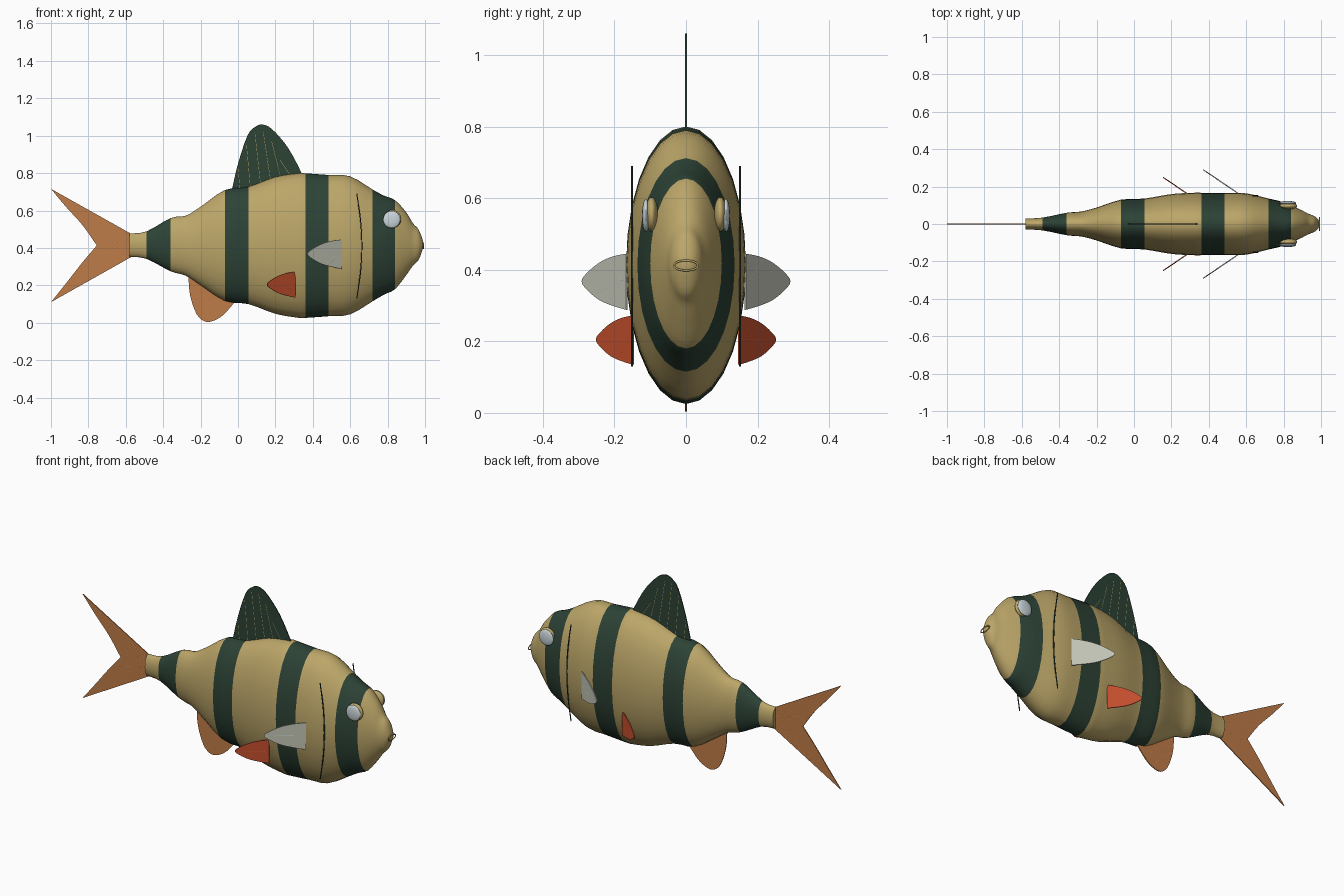
import bpy, bmesh, math
from mathutils import Vector

if "Cube" in bpy.data.objects:
    bpy.data.objects.remove(bpy.data.objects["Cube"])


def material(name, rgb):
    m = bpy.data.materials.new(name)
    m.diffuse_color = (*rgb, 1)
    m.use_nodes = True
    m.node_tree.nodes["Principled BSDF"].inputs["Base Color"].default_value = m.diffuse_color
    return m


TAN = material("tan", (0.50, 0.38, 0.14))
GREEN = material("dark green", (0.026, 0.055, 0.036))
ORANGE = material("orange", (0.52, 0.20, 0.065))
RED = material("red orange", (0.56, 0.08, 0.027))
GREY = material("pale grey", (0.55, 0.57, 0.48))
WHITE = material("eye white", (0.60, 0.68, 0.71))


def finish(name, bm, mats, smooth=True):
    bmesh.ops.recalc_face_normals(bm, faces=bm.faces)
    me = bpy.data.meshes.new(name)
    bm.to_mesh(me)
    bm.free()
    ob = bpy.data.objects.new(name, me)
    bpy.context.collection.objects.link(ob)
    for m in mats:
        me.materials.append(m)
    if smooth:
        bpy.ops.object.select_all(action='DESELECT')
        ob.select_set(True)
        bpy.context.view_layer.objects.active = ob
        bpy.ops.object.shade_smooth_by_angle(angle=math.radians(50))
    return ob


def catmull(a, b, c, d, t):
    return 0.5 * (2 * b + (c - a) * t + (2 * a - 5 * b + 4 * c - d) * t * t
                  + (3 * b - a - 3 * c + d) * t ** 3)


def smooth_path(pts, n):
    """Resample an open row of points, n steps per span."""
    pts = [Vector(p) for p in pts]
    out = []
    for i in range(len(pts) - 1):
        a, d = pts[max(i - 1, 0)], pts[min(i + 2, len(pts) - 1)]
        out += [catmull(a, pts[i], pts[i + 1], d, k / n) for k in range(n)]
    return out + [pts[-1]]


def plate(name, pts, normal, mat, thick=0.005):
    """Thin flat fin from an outline."""
    bm = bmesh.new()
    off = Vector(normal).normalized() * thick / 2
    a = [bm.verts.new(Vector(p) - off) for p in pts]
    b = [bm.verts.new(Vector(p) + off) for p in pts]
    bm.faces.new(a)
    bm.faces.new(b[::-1])
    for i in range(len(a)):
        j = (i + 1) % len(a)
        bm.faces.new((a[i], a[j], b[j], b[i]))
    return finish(name, bm, [mat], False)


def tubes(name, paths, radius, mat, closed=False):
    """Thin round rods along paths, joined in one mesh."""
    cu = bpy.data.curves.new(name, 'CURVE')
    cu.dimensions = '3D'
    cu.bevel_depth = radius
    cu.bevel_resolution = 1
    cu.use_fill_caps = True
    for path in paths:
        sp = cu.splines.new('POLY')
        sp.points.add(len(path) - 1)
        for q, p in zip(sp.points, path):
            q.co = (*p, 1)
        sp.use_cyclic_u = closed
    cu.materials.append(mat)
    ob = bpy.data.objects.new(name, cu)
    bpy.context.collection.objects.link(ob)
    bpy.ops.object.select_all(action='DESELECT')
    ob.select_set(True)
    bpy.context.view_layer.objects.active = ob
    bpy.ops.object.convert(target='MESH')


# body: elliptical sections (x, top, bottom, half width)
SECTIONS = [
    (-0.58, 0.478, 0.352, 0.030), (-0.49, 0.488, 0.342, 0.034), (-0.36, 0.560, 0.275, 0.060),
    (-0.28, 0.572, 0.252, 0.067), (-0.20, 0.620, 0.200, 0.088), (-0.07, 0.710, 0.116, 0.130),
    (0.055, 0.727, 0.100, 0.136), (0.20, 0.780, 0.048, 0.160), (0.32, 0.799, 0.027, 0.167),
    (0.36, 0.799, 0.026, 0.167), (0.485, 0.790, 0.035, 0.166), (0.60, 0.783, 0.045, 0.164),
    (0.72, 0.712, 0.115, 0.136), (0.78, 0.680, 0.150, 0.122), (0.84, 0.655, 0.180, 0.100),
    (0.90, 0.590, 0.255, 0.072), (0.935, 0.532, 0.305, 0.054), (0.965, 0.500, 0.335, 0.042),
    (0.985, 0.450, 0.385, 0.024), (0.99, 0.425, 0.408, 0.008)]
STRIPES = [(-0.49, -0.36), (-0.07, 0.055), (0.36, 0.485), (0.72, 0.84)]
SEG = 28
bm = bmesh.new()
rings = []
for x, top, bot, w in smooth_path([Vector(s) for s in SECTIONS], 3):
    rings.append([bm.verts.new((x, w * math.sin(2 * math.pi * k / SEG),
                                (top + bot) / 2 + (top - bot) / 2 * math.cos(2 * math.pi * k / SEG)))
                  for k in range(SEG)])
for r, q in zip(rings, rings[1:]):
    for k in range(SEG):
        f = bm.faces.new((r[k], r[(k + 1) % SEG], q[(k + 1) % SEG], q[k]))
        cx = f.calc_center_median().x
        f.material_index = int(any(lo < cx < hi for lo, hi in STRIPES))
bm.faces.new(rings[0])
bm.faces.new(rings[-1])
finish("body", bm, [TAN, GREEN])

# fins on the centre plane
def flat(pts):
    return [(x, 0, z) for x, z in pts]


dorsal = smooth_path(flat([(-0.035, 0.70), (0.0, 0.85), (0.05, 1.0), (0.09, 1.046), (0.13, 1.06),
                           (0.18, 1.037), (0.25, 0.96), (0.30, 0.88), (0.35, 0.78)]), 3)
plate("dorsal_fin", dorsal + flat([(0.30, 0.74), (0.05, 0.68)]), (0, 1, 0), GREEN)
tubes("dorsal_fin_rays", [flat([(0.01 + 0.055 * i, 0.72 + 0.012 * i), (-0.0 + 0.045 * i, t)])
                          for i, t in enumerate((0.83, 0.96, 1.02, 1.02, 0.97, 0.87))], 0.003, TAN)

anal = smooth_path(flat([(-0.265, 0.27), (-0.26, 0.17), (-0.24, 0.09), (-0.21, 0.03), (-0.165, 0.004),
                         (-0.11, 0.02), (-0.065, 0.055), (-0.01, 0.12)]), 3)
plate("anal_fin", anal + flat([(-0.06, 0.18), (-0.2, 0.27)]), (0, 1, 0), ORANGE)
tubes("anal_fin_rays", [flat([(-0.225 + 0.04 * i, 0.22 - 0.03 * i), (-0.235 + 0.042 * i, b)])
                        for i, b in enumerate((0.12, 0.05, 0.03, 0.045))], 0.003, ORANGE)

upper = smooth_path(flat([(-1.0, 0.716), (-0.92, 0.62), (-0.83, 0.52), (-0.755, 0.413)]), 4)
lower = smooth_path(flat([(-0.755, 0.413), (-0.83, 0.325), (-0.92, 0.21), (-1.0, 0.11)]), 4)
plate("tail_fin", flat([(-0.57, 0.475)]) + upper + lower[1:] + flat([(-0.57, 0.352)]), (0, 1, 0), ORANGE)
tubes("tail_fin_rays", [flat([(-0.58, 0.415 + s * 0.014 * i), (-0.74 - 0.055 * i, 0.415 + s * 0.07 * i * 0.95)])
                        for s in (-1, 1) for i in (0.4, 1, 2, 3, 3.8)], 0.003, ORANGE)


# paired fins: root point, reach to tip, upper / lower root height, tip height
def side_fin(name, root, reach, top, bottom, tip, mat):
    for s, label in ((-1, "left"), (1, "right")):
        def at(d, z):
            return (root[0] + reach[0] * d, s * (root[1] + reach[1] * d), z)
        up, dn = top - tip, bottom - tip
        outline = smooth_path([at(0, top), at(0.3, tip + 0.90 * up), at(0.6, tip + 0.68 * up),
                               at(0.88, tip + 0.30 * up), at(1, tip), at(0.88, tip + 0.30 * dn),
                               at(0.6, tip + 0.66 * dn), at(0.3, tip + 0.86 * dn), at(0, bottom)], 3)
        plate(f"{name}_{label}", outline, (reach[1], -s * reach[0], 0), mat)
        tubes(f"{name}_rays_{label}",
              [[at(0.08, tip), at(d, tip + k)] for d, k in
               ((0.4, 0.8 * up), (0.72, 0.45 * up), (0.92, 0), (0.72, 0.45 * dn), (0.4, 0.75 * dn))],
              0.003, mat)


side_fin("pectoral_fin", (0.555, 0.165), (-0.185, 0.125), 0.445, 0.288, 0.368, GREY)
side_fin("pelvic_fin", (0.305, 0.148), (-0.15, 0.102), 0.272, 0.135, 0.205, RED)


# eyes: flattened tan socket with a pale lens outside, and gill lines
def ellipsoid(name, centre, size, mat):
    b = bmesh.new()
    bmesh.ops.create_uvsphere(b, u_segments=24, v_segments=14, radius=1)
    for v in b.verts:
        v.co = Vector([c + q * r for c, q, r in zip(centre, v.co, size)])
    finish(name, b, [mat])


for s, label in ((-1, "left"), (1, "right")):
    ellipsoid(f"eye_socket_{label}", (0.825, s * 0.096, 0.555), (0.048, 0.018, 0.048), TAN)
    ellipsoid(f"eye_{label}", (0.822, s * 0.112, 0.552), (0.046, 0.011, 0.046), WHITE)
    gill = smooth_path([(0.635, s * 0.151, 0.69), (0.655, s * 0.151, 0.55), (0.662, s * 0.151, 0.41),
                        (0.655, s * 0.151, 0.27), (0.635, s * 0.151, 0.13)], 4)
    tubes(f"gill_line_{label}", [gill], 0.003, GREEN)

# mouth ring
tubes("mouth", [[(0.992, 0.034 * math.cos(a), 0.412 + 0.014 * math.sin(a))
                 for a in [2 * math.pi * k / 24 for k in range(24)]]], 0.003, TAN, True)
